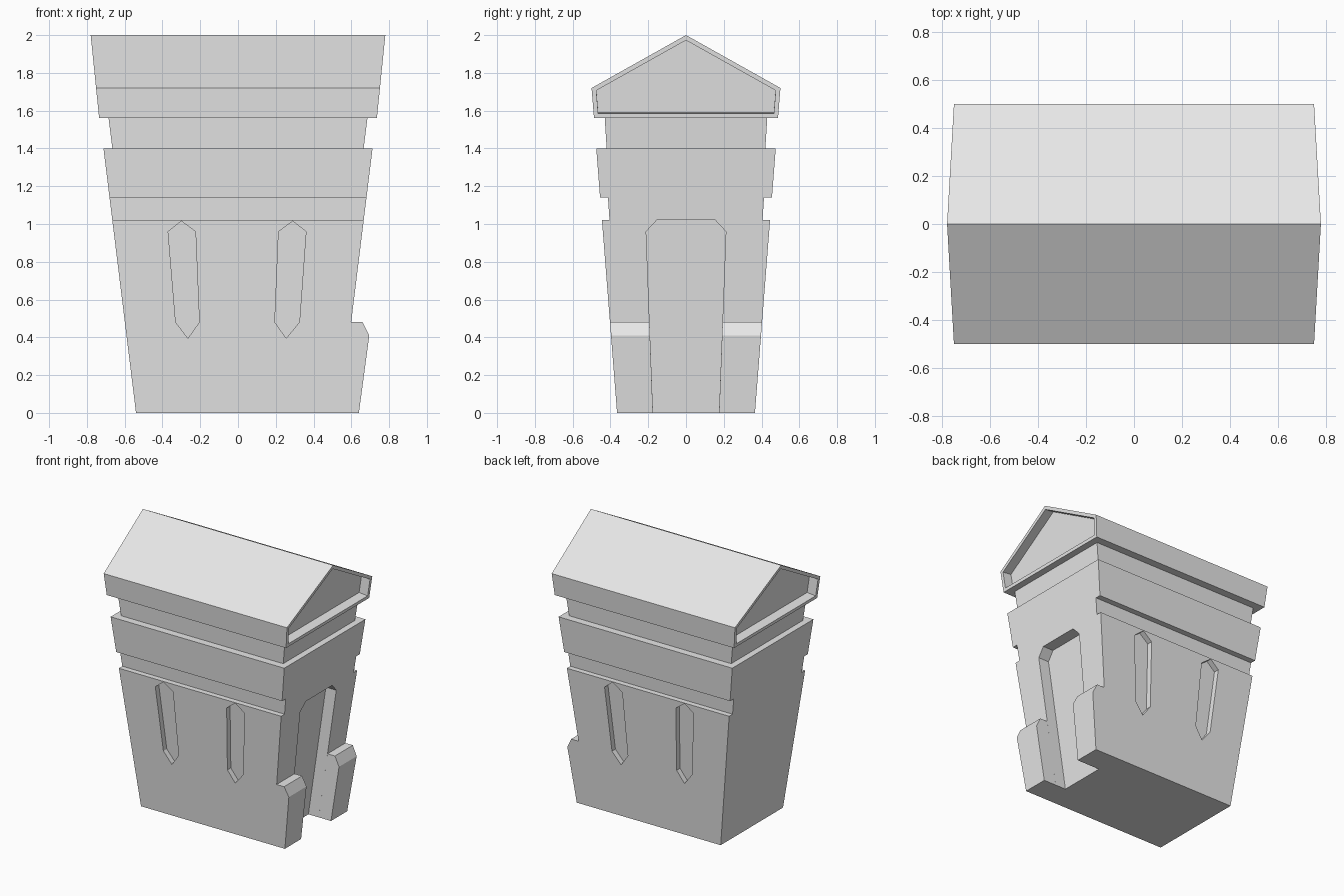
import bpy
import bmesh

if "Cube" in bpy.data.objects:
    bpy.data.objects.remove(bpy.data.objects["Cube"], do_unlink=True)

stone = bpy.data.materials.new("pale grey stone")
stone.use_nodes = True
stone.diffuse_color = (0.8, 0.8, 0.8, 1)
stone.node_tree.nodes["Principled BSDF"].inputs["Base Color"].default_value = (0.8, 0.8, 0.8, 1)


def solid(name, profile, near, far, inset=None):
    """Prism joining two placements of one profile; inset = (rim, depth) sinks both ends."""
    bm = bmesh.new()
    a = [bm.verts.new(near(u, z)) for u, z in profile]
    b = [bm.verts.new(far(u, z)) for u, z in profile]
    n = len(profile)
    ends = [bm.faces.new(a), bm.faces.new(b[::-1])]
    for i in range(n):
        j = (i + 1) % n
        bm.faces.new((a[j], a[i], b[i], b[j]))
    bmesh.ops.recalc_face_normals(bm, faces=bm.faces[:])
    if inset:
        rim, depth = inset
        for end in ends:
            bmesh.ops.inset_region(bm, faces=[end], thickness=rim, use_even_offset=True)
            # Sink straight back with a second, zero-width inset
            bmesh.ops.inset_region(bm, faces=[end], thickness=0, depth=-depth)
    mesh = bpy.data.meshes.new(name)
    bm.to_mesh(mesh)
    bm.free()
    mesh.materials.append(stone)
    obj = bpy.data.objects.new(name, mesh)
    bpy.context.collection.objects.link(obj)
    return obj


def lengthwise(name, half, base, slope, inset=None):
    """Mirror a (y, z) half profile and stretch it between two leaning ends."""
    profile = half + [(-y, z) for y, z in reversed(half) if y]
    return solid(name, profile,
                 lambda y, z: (base + slope * z, y, z),
                 lambda y, z: (-base - slope * z, y, z), inset)


def carve(target, cutter):
    cutter.hide_render = True
    mod = target.modifiers.new("cut", "BOOLEAN")
    mod.operation = "DIFFERENCE"
    mod.solver = "EXACT"
    mod.object = cutter
    bpy.context.view_layer.objects.active = target
    bpy.ops.object.modifier_apply(modifier=mod.name)
    bpy.data.objects.remove(cutter, do_unlink=True)


# Flared walls with a groove along each long side, then the neck and the roof
walls = lengthwise("walls", [(0.365, 0), (0.445, 1.02), (0.405, 1.02), (0.413, 1.14),
                             (0.455, 1.14), (0.475, 1.4)], 0.54, 0.123)
lengthwise("neck", [(0.42, 1.4), (0.43, 1.56)], 0.49, 0.125)
lengthwise("roof", [(0.487, 1.56), (0.5, 1.72), (0, 2)], 0.576, 0.102, inset=(0.024, 0.07))

# Slit windows, sunk to the depth of the groove
windows = [
    [(-0.37, 0.96), (-0.3, 1.015), (-0.225, 0.96), (-0.205, 0.48), (-0.265, 0.395), (-0.33, 0.48)],
    [(0.36, 0.96), (0.29, 1.015), (0.215, 0.96), (0.195, 0.48), (0.255, 0.395), (0.325, 0.48)],
]
for side in (-1, 1):
    for outline in windows:
        carve(walls, solid("window_cutter", outline,
                           lambda x, z: (x, side * (0.325 + 0.078 * z), z),
                           lambda x, z: (x, side * 0.7, z)))

# Doorway recess with clipped upper corners
door = [(0.171, -0.1), (0.211, 0.96), (0.155, 1.02)]
door += [(-y, z) for y, z in reversed(door)]
carve(walls, solid("door_cutter", door,
                   lambda y, z: (0.455 + 0.123 * z, y, z),
                   lambda y, z: (0.9, y, z)))

# Low buttresses either side of the doorway
buttress = [(0.54, 0), (0.64, 0), (0.695, 0.41), (0.66, 0.48), (0.599, 0.48)]
for side, label in ((-1, "right"), (1, "left")):
    solid(label + "_buttress", buttress,
          lambda x, z: (x, side * (0.175 + 0.0375 * z), z),
          lambda x, z: (x, side * (0.365 + 0.0784 * z), z))
